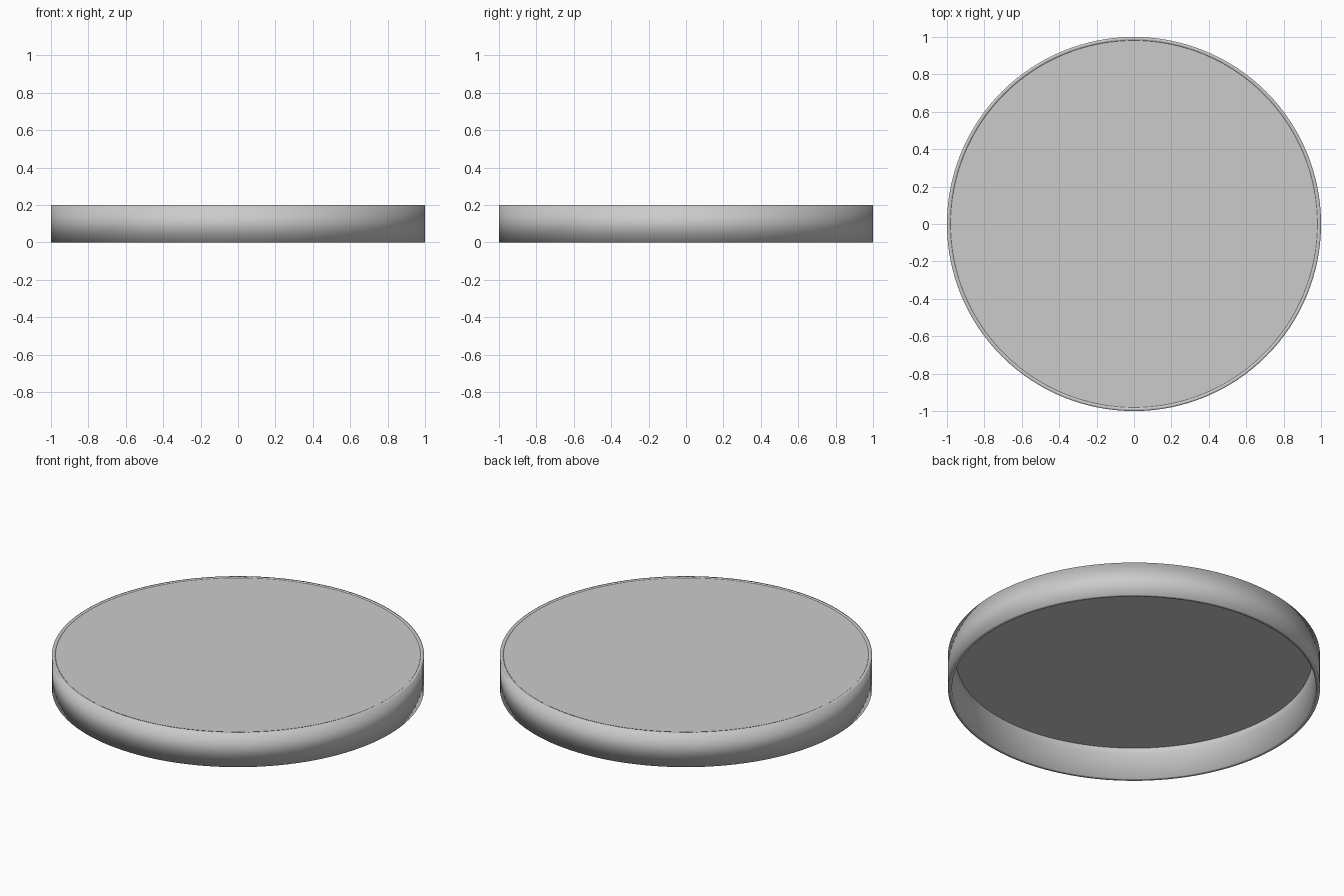
import bpy, bmesh, math

if "Cube" in bpy.data.objects:
    bpy.data.objects.remove(bpy.data.objects["Cube"])

SEG = 128


def lathe(name, profile, closed):
    """Revolve (radius, height) points around z; open profiles get capped ends."""
    bm = bmesh.new()
    rings = []
    for r, z in profile:
        rings.append([bm.verts.new((r * math.cos(2 * math.pi * i / SEG),
                                    r * math.sin(2 * math.pi * i / SEG), z))
                      for i in range(SEG)])
    pairs = list(zip(rings, rings[1:]))
    if closed:
        pairs.append((rings[-1], rings[0]))
    for a, b in pairs:
        for i in range(SEG):
            j = (i + 1) % SEG
            bm.faces.new((a[i], a[j], b[j], b[i]))
    if not closed:
        bm.faces.new(rings[0][::-1])
        bm.faces.new(rings[-1])
    bmesh.ops.recalc_face_normals(bm, faces=bm.faces)
    mesh = bpy.data.meshes.new(name)
    bm.to_mesh(mesh)
    bm.free()
    obj = bpy.data.objects.new(name, mesh)
    bpy.context.collection.objects.link(obj)
    return obj


# Thin side wall with a small sloped shoulder under the top panel
rim = lathe("rim_wall", [(1.0, 0.0), (1.0, 0.2), (0.982, 0.2), (0.98, 0.19),
                         (0.957, 0.178), (0.976, 0.156), (0.978, 0.0)], True)
rim.data.polygons.foreach_set("use_smooth", [True] * len(rim.data.polygons))

# Flat top panel, set just inside the rim and open underneath
panel = lathe("top_panel", [(0.981, 0.178), (0.981, 0.199)], False)
bpy.context.view_layer.objects.active = panel
panel.select_set(True)
bpy.ops.object.shade_smooth_by_angle(angle=math.radians(30))
